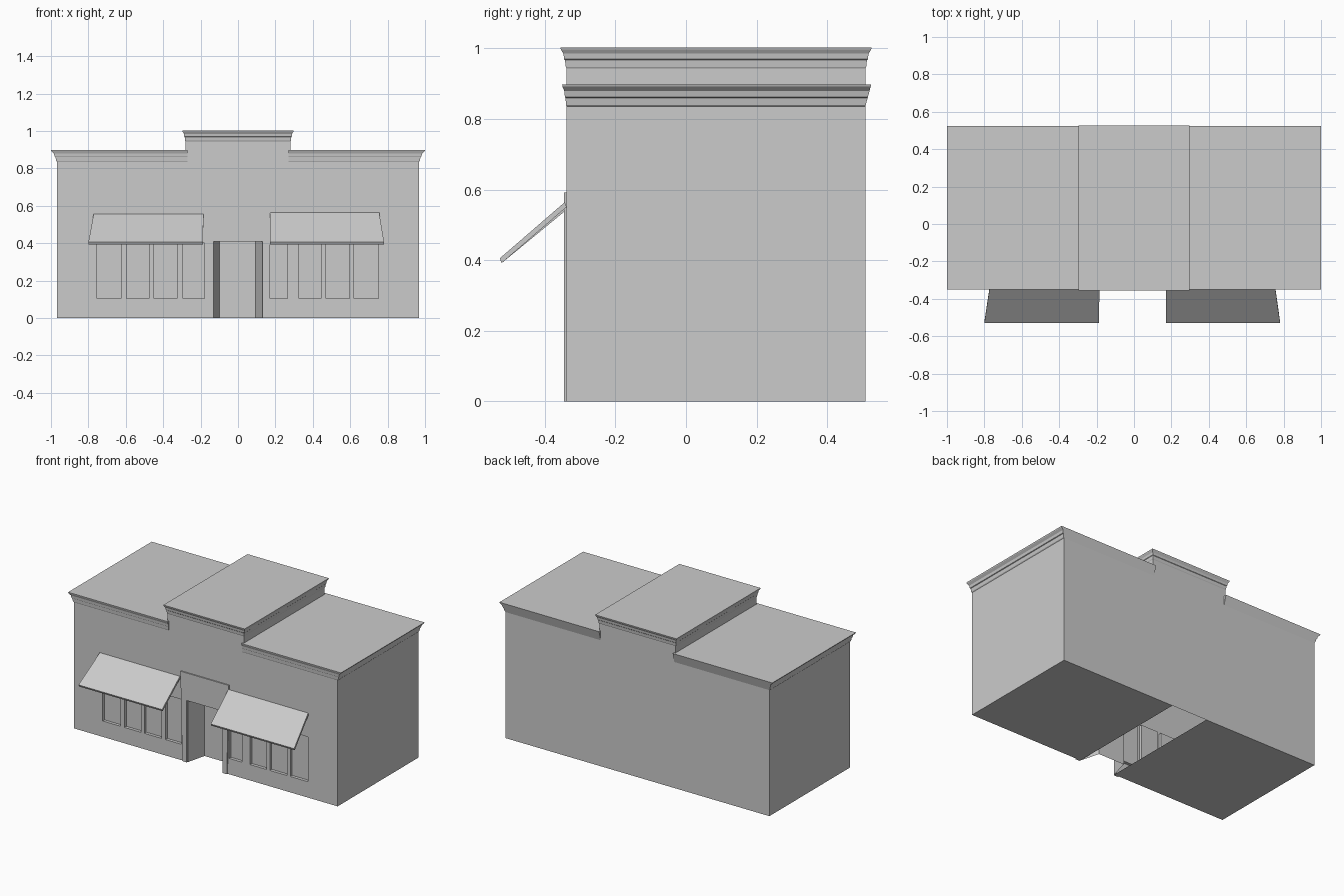
import bpy, bmesh

if "Cube" in bpy.data.objects:
    bpy.data.objects.remove(bpy.data.objects["Cube"])

FRONT, BACK, HALF, CENTRE = -0.338, 0.508, 0.967, 0.28


def loft(name, rings, start=True, end=True):
    """Skin a stack of matching point rings, with optional end caps."""
    bm = bmesh.new()
    vs = [[bm.verts.new(p) for p in r] for r in rings]
    n = len(vs[0])
    for a, b in zip(vs, vs[1:]):
        for i in range(n):
            j = (i + 1) % n
            bm.faces.new((a[i], a[j], b[j], b[i]))
    if start:
        bm.faces.new(vs[0])
    if end:
        bm.faces.new(vs[-1])
    bmesh.ops.recalc_face_normals(bm, faces=bm.faces)
    if not (start and end):
        top = max(bm.faces, key=lambda f: f.calc_center_median().z)
        top.normal_update()
        if abs(top.normal.z) > 0.9 and top.normal.z < 0:
            bmesh.ops.reverse_faces(bm, faces=bm.faces)
    me = bpy.data.meshes.new(name)
    bm.to_mesh(me)
    bm.free()
    ob = bpy.data.objects.new(name, me)
    bpy.context.collection.objects.link(ob)
    return ob


def rect(x0, x1, y0, y1, z):
    return [(x0, y0, z), (x1, y0, z), (x1, y1, z), (x0, y1, z)]


def box(name, x0, x1, y0, y1, z0, z1):
    return loft(name, [rect(x0, x1, y0, y1, z0), rect(x0, x1, y0, y1, z1)])


# Main walls
walls = box("walls", -HALF, HALF, FRONT, BACK, 0, 0.835)

# Cutters: splayed doorway and eight shallow windows
plan = [(-0.136, -0.36), (0.136, -0.36), (0.093, -0.21), (-0.098, -0.21)]
cutters = [loft("doorway_cutter", [[(x, y, z) for x, y in plan] for z in (-0.1, 0.41)])]
windows = [(-0.755, -0.625), (-0.595, -0.475), (-0.45, -0.325), (-0.295, -0.178),
           (0.172, 0.265), (0.325, 0.445), (0.47, 0.595), (0.62, 0.75)]
for a, b in windows:
    cutters.append(box("window_cutter", a, b, -0.36, FRONT + 0.02, 0.105, 0.402))
for c in cutters:
    c.hide_render = True
    m = walls.modifiers.new("cut", "BOOLEAN")
    m.operation, m.solver, m.object = "DIFFERENCE", "EXACT", c
cut = bpy.data.meshes.new_from_object(
    walls.evaluated_get(bpy.context.evaluated_depsgraph_get()))
walls.modifiers.clear()
walls.data = cut
for c in cutters:
    bpy.data.objects.remove(c)

# Open the shell at top and bottom; the floor is two plates with a gap between
bm = bmesh.new()
bm.from_mesh(cut)
gone = [f for f in bm.faces if all(v.co.z < 0.001 for v in f.verts)
        or all(v.co.z > 0.834 for v in f.verts)]
bmesh.ops.delete(bm, geom=gone, context="FACES")
for x0, x1 in ((-HALF, -0.132), (0.13, HALF)):
    f = bm.faces.new([bm.verts.new(p) for p in rect(x0, x1, FRONT, BACK, 0)])
    f.normal_flip()
bm.to_mesh(cut)
bm.free()

# Side wings with stepped cornice, plain slope at the back
profile = [(0, 0), (0.08, 0.15), (0.4, 0.27), (0.44, 0.4), (0.7, 0.52), (0.9, 0.93), (1, 1)]
for side, name in ((-1, "left_wing_cornice"), (1, "right_wing_cornice")):
    rings = []
    for h, t in profile:
        xs = sorted((side * (CENTRE - 0.01), side * (HALF + 0.033 * t)))
        rings.append(rect(*xs, FRONT - 0.013 * t, BACK + 0.017 * h, 0.835 + 0.063 * h))
    loft(name, rings, start=False)

# Raised centre block with cornice on all sides
rings = [rect(-CENTRE, CENTRE, FRONT, BACK, 0.835)]
for h, t in profile:
    e = 0.018 * t
    rings.append(rect(-CENTRE - e, CENTRE + e, FRONT - e, BACK + e, 0.943 + 0.06 * h))
loft("centre_parapet", rings, start=False)

# Raised door surround
outline = [(-0.166, 0), (-0.18, 0.592), (0.174, 0.592), (0.16, 0),
           (0.13, 0), (0.13, 0.41), (-0.134, 0.41), (-0.134, 0)]
loft("door_surround", [[(x, y, z) for x, z in outline] for y in (-0.346, FRONT)])

# Sloping awnings, flared at the outer end
for name, wall, low, z in (("left_awning", (-0.772, -0.185), (-0.80, -0.187), 0.548),
                           ("right_awning", (0.17, 0.755), (0.17, 0.781), 0.556)):
    rings = []
    for (x0, x1), y, zz in ((wall, FRONT, z), (low, -0.522, 0.397)):
        rings.append([(x0, y, zz - 0.005), (x1, y, zz - 0.005),
                      (x1, y - 0.006, zz + 0.008), (x0, y - 0.006, zz + 0.008)])
    loft(name, rings)
